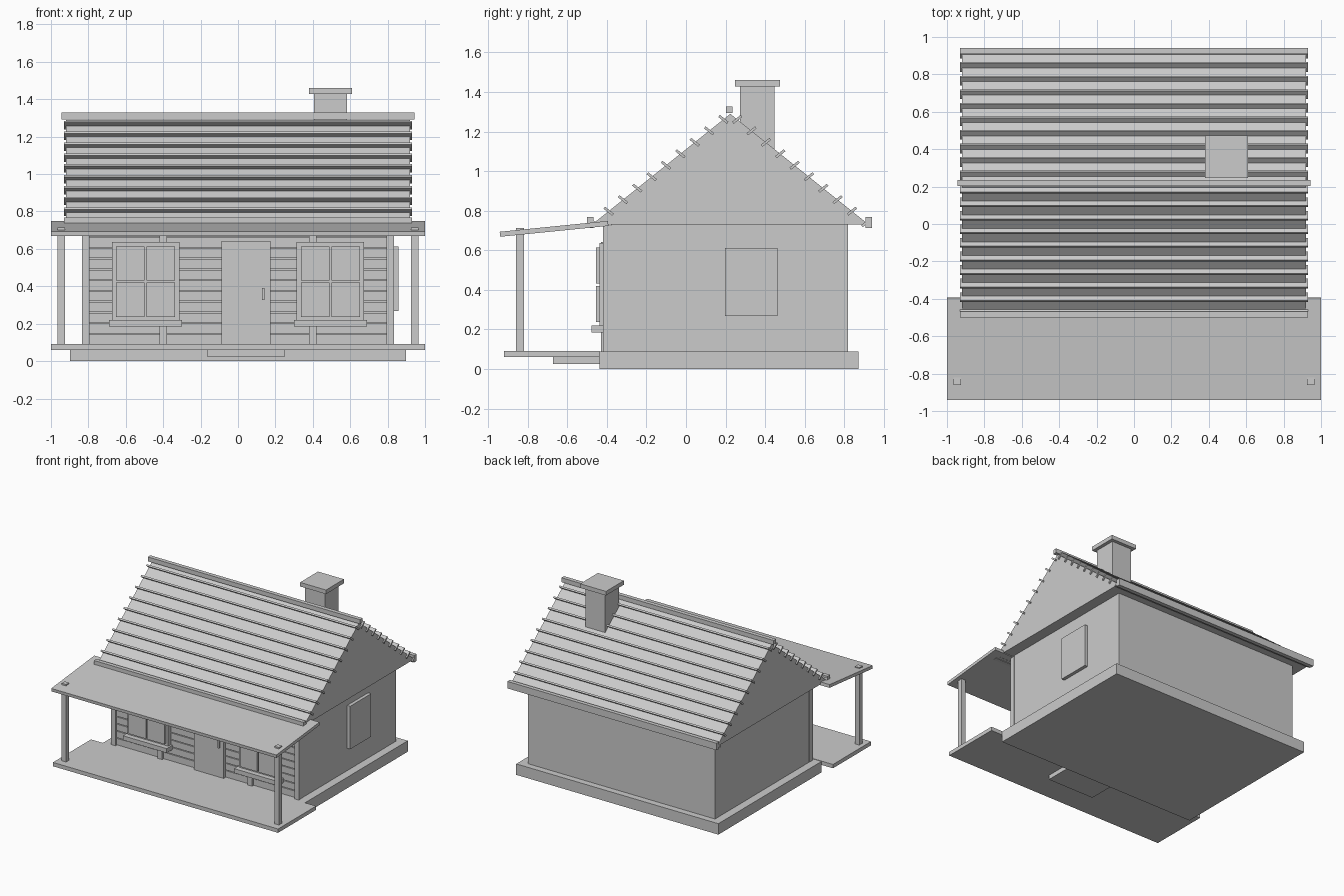
import bpy, math

DZ = -0.005  # grid reading offset so the base rests on z = 0


def box(name, x0, x1, y0, y1, z0, z1, rx=0.0):
    """Box from its extents, optionally tilted about its own x axis."""
    bpy.ops.mesh.primitive_cube_add(
        size=1, location=((x0 + x1) / 2, (y0 + y1) / 2, (z0 + z1) / 2 + DZ))
    ob = bpy.context.object
    ob.name = name
    ob.scale = (x1 - x0, y1 - y0, z1 - z0)
    ob.rotation_euler.x = rx
    return ob


def cbox(name, c, s, rx=0.0):
    """Box from centre and size."""
    return box(name, *[v for i in range(3) for v in (c[i] - s[i] / 2, c[i] + s[i] / 2)], rx=rx)


# Base, deck and step
box("foundation", -0.898, 0.898, -0.437, 0.872, 0.005, 0.093)
box("porch_deck", -1, 1, -0.92, -0.437, 0.065, 0.096)
box("porch_step", -0.165, 0.252, -0.673, -0.43, 0.03, 0.065)

# House body
box("walls", -0.832, 0.832, -0.38, 0.82, 0.09, 0.735)

# Front timber posts and clapboards
for i, x in enumerate((-0.814, -0.4, 0.4, 0.814)):
    box(f"wall_post_{i}", x - 0.02, x + 0.02, -0.42, -0.375, 0.09, 0.73)
pitch = 0.0575
for i in range(11):
    z = 0.096 + i * pitch
    box(f"clapboard_{i}", -0.798, 0.798, -0.405, -0.375, z, z + pitch - 0.006)

# Door and handle
box("door", -0.088, 0.174, -0.43, -0.375, 0.094, 0.648)
box("door_handle", 0.129, 0.142, -0.447, -0.42, 0.333, 0.396)

# Front windows: frame, four panes, sill
for side, cx in (("left", -0.494), ("right", 0.494)):
    box(f"window_frame_{side}", cx - 0.18, cx + 0.18, -0.437, -0.375, 0.22, 0.642)
    for sx in (-1, 1):
        for sz in (-1, 1):
            cbox(f"window_pane_{side}", (cx + sx * 0.082, -0.445, 0.43 + sz * 0.097),
                 (0.152, 0.022, 0.182))
    box(f"window_sill_{side}", cx - 0.195, cx + 0.195, -0.478, -0.40, 0.19, 0.225)

# Side window
box("side_window", 0.82, 0.859, 0.197, 0.463, 0.272, 0.617)

# Porch posts and sloping porch roof
for s in (-1, 1):
    box("porch_post", s * 0.946 - 0.02, s * 0.946 + 0.02, -0.86, -0.82, 0.09, 0.718)
tilt = math.atan2(0.055, 0.55)
cbox("porch_roof", (0, -0.667, 0.7135), (2, 0.55, 0.025), tilt)

# Main roof prism
RY, RW, Z0, Z1, RX = 0.224, 0.7, 0.735, 1.295, 0.92
verts = [(x, y, z + DZ) for x in (-RX, RX)
         for y, z in ((RY - RW, Z0), (RY + RW, Z0), (RY, Z1))]
me = bpy.data.meshes.new("roof")
me.from_pydata(verts, [], [(0, 2, 1), (3, 4, 5), (0, 1, 4, 3), (1, 2, 5, 4), (2, 0, 3, 5)])
bpy.context.collection.objects.link(bpy.data.objects.new("roof", me))

# Roof slats crossing each slope, and the eave boards
slope = math.atan2(Z1 - Z0, RW)
for s in (-1, 1):
    for i in range(10):
        t = 0.035 + i * 0.0725
        cbox("roof_slat", (0, RY + s * t, Z1 - t * (Z1 - Z0) / RW),
             (1.86, 0.056, 0.013), s * slope)
    cbox("eave_board", (0, 0.22 + s * 0.704, 0.745), (1.86, 0.032, 0.056))
box("ridge_cap", -0.943, 0.943, 0.202, 0.235, 1.298, 1.333)

# Chimney
box("chimney", 0.406, 0.582, 0.272, 0.447, 1.0, 1.435)
box("chimney_cap", 0.379, 0.609, 0.247, 0.474, 1.432, 1.465)
